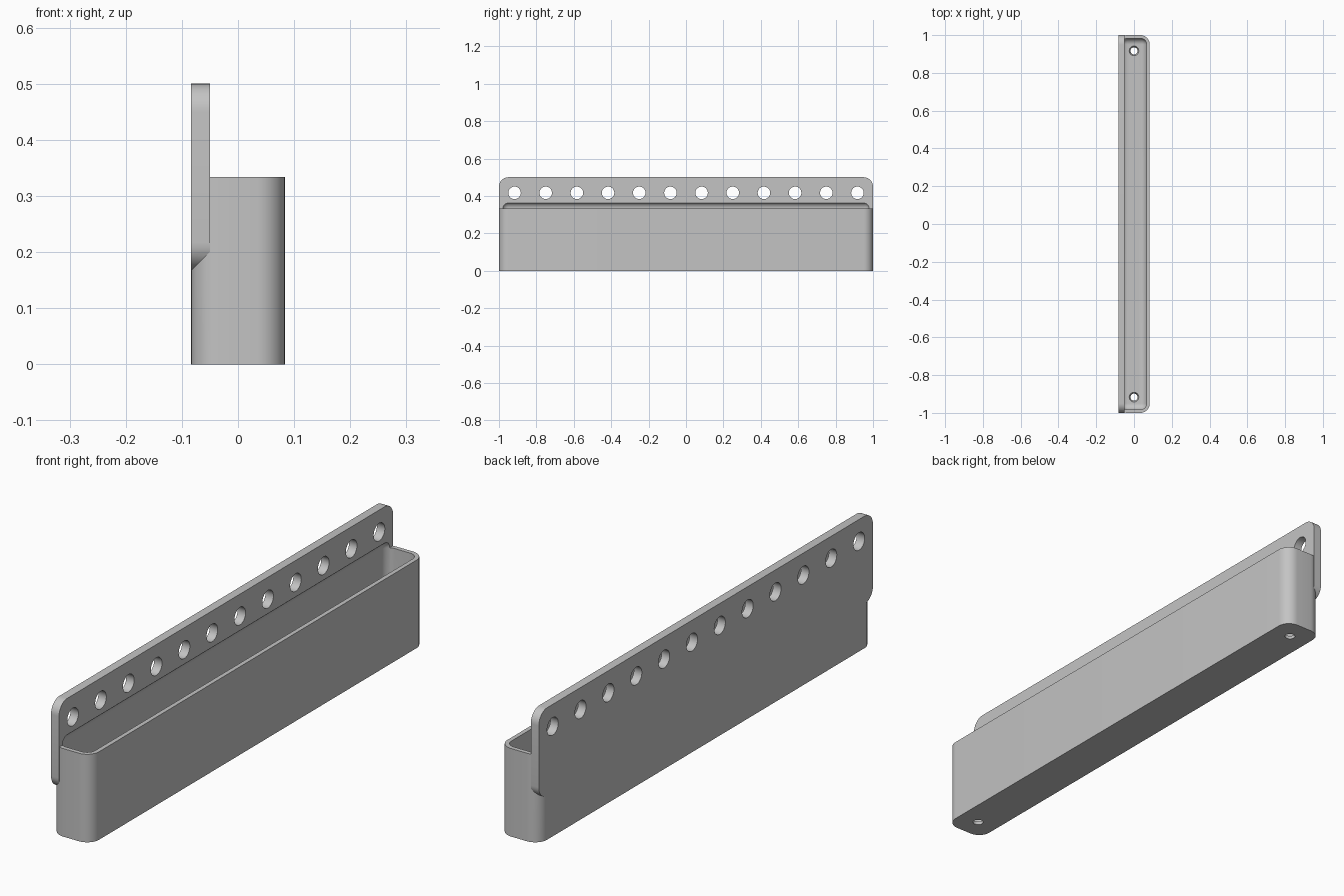
import bpy, bmesh, math
from mathutils import Matrix, Vector

cube = bpy.data.objects.get("Cube")
if cube:
    bpy.data.objects.remove(cube, do_unlink=True)

U = 1 / 60            # wall thickness, the module of the design
W, H, TOP = 5 * U, 20 * U, 30 * U
R = 3 * U             # outer corner radius

grey = bpy.data.materials.new("light grey plastic")
grey.use_nodes = True
colour = (0.55, 0.55, 0.55, 1)
grey.diffuse_color = colour
grey.node_tree.nodes["Principled BSDF"].inputs["Base Color"].default_value = colour


def add_object(name, bm):
    mesh = bpy.data.meshes.new(name)
    bmesh.ops.recalc_face_normals(bm, faces=bm.faces)
    bm.to_mesh(mesh)
    bm.free()
    mesh.materials.append(grey)
    obj = bpy.data.objects.new(name, mesh)
    bpy.context.collection.objects.link(obj)
    return obj


def rounded_box(name, low, high, radius, axis=None):
    """Box with rounded edges: all of them, or only those along one axis."""
    low, high = Vector(low), Vector(high)
    bm = bmesh.new()
    bmesh.ops.create_cube(bm, size=1)
    bmesh.ops.scale(bm, vec=high - low, verts=bm.verts)
    bmesh.ops.translate(bm, vec=(low + high) / 2, verts=bm.verts)
    edges = [e for e in bm.edges if axis is None or
             abs((e.verts[0].co - e.verts[1].co).normalized()[axis]) > 0.9]
    bmesh.ops.bevel(bm, geom=edges, offset=radius, segments=10,
                    profile=0.5, affect='EDGES')
    return add_object(name, bm)


def add_cone(bm, centre, r1, r2, depth, turn=0):
    matrix = Matrix.Translation(centre) @ Matrix.Rotation(turn, 4, 'Y')
    bmesh.ops.create_cone(bm, cap_ends=True, segments=40, radius1=r1,
                          radius2=r2, depth=depth, matrix=matrix)


# Tray body and perforated back plate
body = rounded_box("holder_tray", (-W, -1, 0), (W, 1, H), R, 2)
plate = rounded_box("back_plate", (-W, -1, 10 * U), (-R, 1, TOP), R, 0)

# Cavity with rounded floor, reaching up into the plate
cavity = rounded_box("cavity", (-4 * U, -1 + U, U),
                     (4 * U, 1 - U, H + 2 * U), 2 * U)

# Row of twelve holes in the plate
bm = bmesh.new()
for i in range(12):
    add_cone(bm, (-4 * U, (i - 5.5) / 6, 25 * U), 2 * U, 2 * U, 6 * U, math.pi / 2)
plate_holes = add_object("plate_holes", bm)

# Tapered drain holes in the floor
bm = bmesh.new()
for y in (-55 * U, 55 * U):
    add_cone(bm, (0, y, U / 2), 0.018, 0.026, 1.2 * U)
floor_holes = add_object("floor_holes", bm)

# Fuse the plate to the tray, then cut the openings
steps = [(plate, 'UNION'), (cavity, 'DIFFERENCE'),
         (plate_holes, 'DIFFERENCE'), (floor_holes, 'DIFFERENCE')]
for tool, operation in steps:
    tool.hide_render = True
    mod = body.modifiers.new(tool.name, 'BOOLEAN')
    mod.operation = operation
    mod.solver = 'EXACT'
    mod.object = tool

bpy.context.view_layer.update()
result = bpy.data.meshes.new_from_object(
    body.evaluated_get(bpy.context.evaluated_depsgraph_get()))
body.modifiers.clear()
body.data = result
for tool, _ in steps:
    bpy.data.objects.remove(tool, do_unlink=True)

# Smooth curved surfaces, crisp rims
bpy.ops.object.select_all(action='DESELECT')
body.select_set(True)
bpy.context.view_layer.objects.active = body
bpy.ops.object.shade_smooth_by_angle(angle=math.radians(30))
